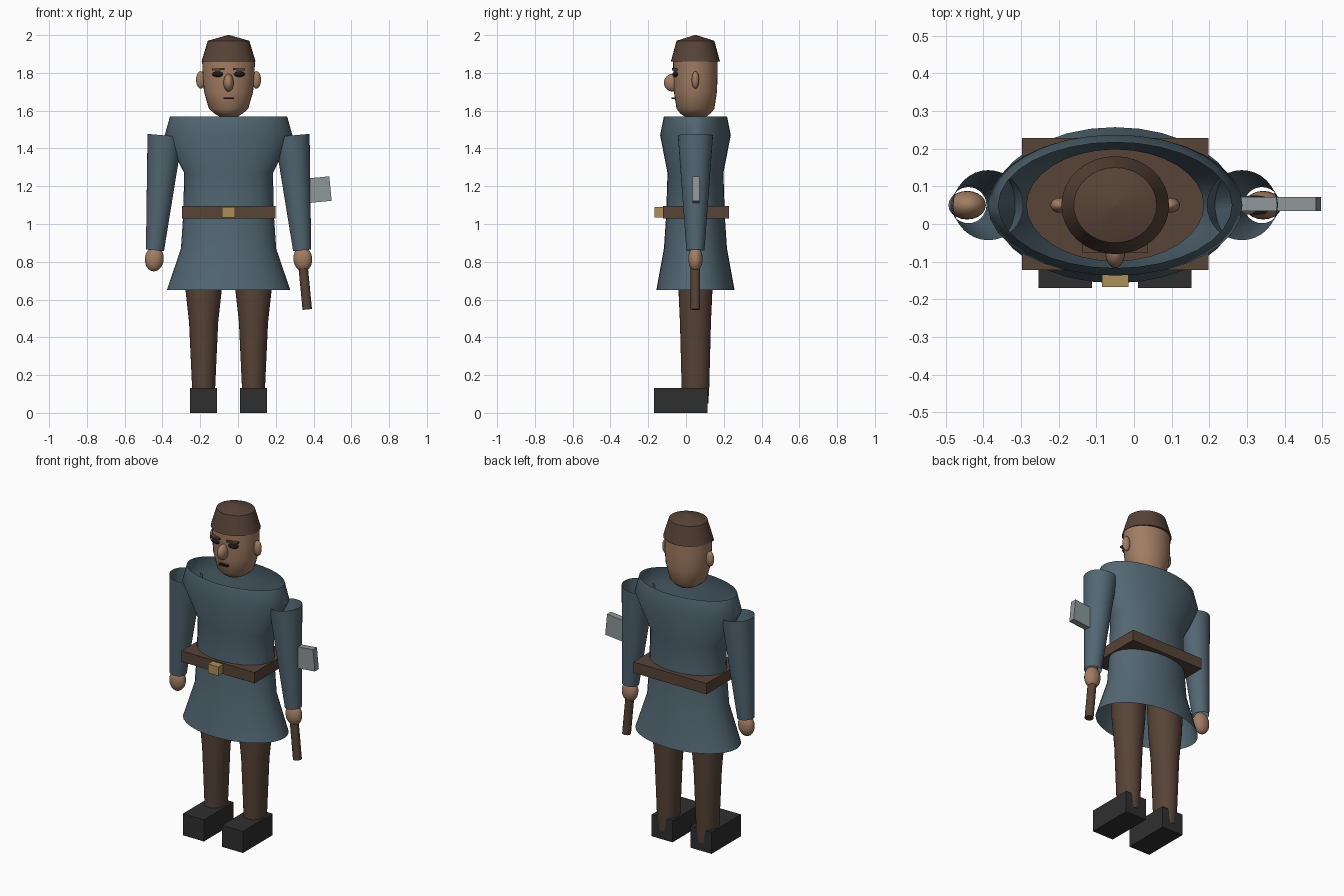
import bpy, bmesh, math
from mathutils import Matrix, Vector

if "Cube" in bpy.data.objects:
    bpy.data.objects.remove(bpy.data.objects["Cube"])

CX, CY = -0.05, 0.05          # body axis


def material(name, rgb):
    m = bpy.data.materials.new(name)
    m.diffuse_color = (*rgb, 1)
    m.use_nodes = True
    m.node_tree.nodes["Principled BSDF"].inputs["Base Color"].default_value = m.diffuse_color
    return m


BLUE = material("blue cloth", (0.085, 0.135, 0.17))
SKIN = material("skin", (0.36, 0.205, 0.125))
BROWN = material("brown leather", (0.095, 0.056, 0.038))
DARK = material("dark boots", (0.028, 0.028, 0.028))
BLACK = material("black", (0.012, 0.011, 0.011))
GOLD = material("brass", (0.41, 0.28, 0.10))
STEEL = material("steel", (0.27, 0.31, 0.32))


def finish(bm, name, mat, loc=(0, 0, 0), tilt=0, angle=None):
    bmesh.ops.recalc_face_normals(bm, faces=bm.faces)
    bm.transform(Matrix.Translation(Vector(loc)) @ Matrix.Rotation(tilt, 4, 'Y'))
    me = bpy.data.meshes.new(name)
    bm.to_mesh(me)
    bm.free()
    me.materials.append(mat)
    ob = bpy.data.objects.new(name, me)
    bpy.context.collection.objects.link(ob)
    if angle:
        bpy.ops.object.select_all(action='DESELECT')
        ob.select_set(True)
        bpy.context.view_layer.objects.active = ob
        bpy.ops.object.shade_smooth_by_angle(angle=math.radians(angle))
    return ob


def rings(name, mat, profile, loc, tilt=0, caps=(False, False), n=32):
    """Skin elliptical sections given as (z, half x, half y)."""
    bm = bmesh.new()
    loops = [[bm.verts.new((rx * math.cos(2 * math.pi * i / n),
                            ry * math.sin(2 * math.pi * i / n), z))
              for i in range(n)] for z, rx, ry in profile]
    for a, b in zip(loops, loops[1:]):
        for i in range(n):
            j = (i + 1) % n
            bm.faces.new((a[i], a[j], b[j], b[i]))
    for use, loop in zip(caps, (loops[0], loops[-1])):
        if use:
            bm.faces.new(loop)
    return finish(bm, name, mat, loc, tilt, 40)


def ball(name, mat, loc, half, tilt=0):
    bm = bmesh.new()
    bmesh.ops.create_uvsphere(bm, u_segments=20, v_segments=12, radius=1)
    bmesh.ops.scale(bm, vec=half, verts=bm.verts)
    return finish(bm, name, mat, loc, tilt, 60)


def box(name, mat, loc, size, tilt=0):
    bm = bmesh.new()
    bmesh.ops.create_cube(bm, size=1)
    bmesh.ops.scale(bm, vec=size, verts=bm.verts)
    return finish(bm, name, mat, loc, tilt)


# Open flared tunic with belt and buckle
rings("tunic", BLUE, [(0.65, 0.327, 0.207), (0.87, 0.252, 0.167), (1.05, 0.24, 0.155),
                      (1.27, 0.235, 0.148), (1.47, 0.338, 0.187), (1.57, 0.31, 0.167)],
      (CX, CY, 0))
box("belt", BROWN, (CX, 0.053, 1.063), (0.495, 0.35, 0.066))
box("buckle", GOLD, (CX, -0.135, 1.063), (0.07, 0.065, 0.055))

# Head and cap
rings("head", SKIN, [(1.57, 0.05, 0.058), (1.585, 0.075, 0.08), (1.61, 0.104, 0.1),
                     (1.70, 0.13, 0.114), (1.78, 0.137, 0.117), (1.87, 0.14, 0.118)],
      (CX, CY, 0), caps=(True, True))
rings("cap", BROWN, [(1.86, 0.143, 0.13), (1.97, 0.11, 0.1), (2.0, 0.005, 0.005)],
      (CX, CY, 0), caps=(True, True))

# Face
ball("nose", SKIN, (CX, -0.07, 1.748), (0.027, 0.047, 0.047))
box("mouth", BLACK, (CX, -0.066, 1.666), (0.055, 0.02, 0.009))

for side, s in (("left", 1), ("right", -1)):
    ball(side + "_ear", SKIN, (CX + s * 0.147, CY, 1.763), (0.025, 0.02, 0.046))
    ball(side + "_eye", BLACK, (CX + s * 0.055, -0.053, 1.793), (0.032, 0.02, 0.015))
    box(side + "_eyebrow", BROWN, (CX + s * 0.055, -0.06, 1.819), (0.065, 0.03, 0.011), s * 0.03)

    # Open tapered sleeve, leaning outward, with a hand
    lean = -s * math.radians(5)
    rings(side + "_sleeve", BLUE, [(-0.305, 0.048, 0.048), (0.305, 0.093, 0.093)],
          (CX + s * 0.363, CY, 1.165), lean)
    ball(side + "_hand", SKIN, (CX + s * 0.393, CY, 0.815), (0.05, 0.038, 0.066), lean)

    # Trouser leg and boot
    rings(side + "_leg", BROWN, [(0.05, 0.056, 0.068), (0.13, 0.061, 0.073), (0.48, 0.077, 0.082),
                                 (0.65, 0.096, 0.09), (0.90, 0.108, 0.098)],
          (CX + s * 0.132, CY, 0), caps=(True, True))
    box(side + "_boot", DARK, (CX + s * 0.132, -0.028, 0.066), (0.142, 0.285, 0.132))

# Axe held down along the left arm
AXE_TILT = -math.radians(5.5)
rings("axe_handle", BROWN, [(-0.33, 0.025, 0.025), (0.33, 0.025, 0.025)],
      (0.335, CY, 0.876), AXE_TILT, (True, True), 16)
box("axe_head", STEEL, (0.39, 0.053, 1.178), (0.2, 0.038, 0.13), AXE_TILT)
